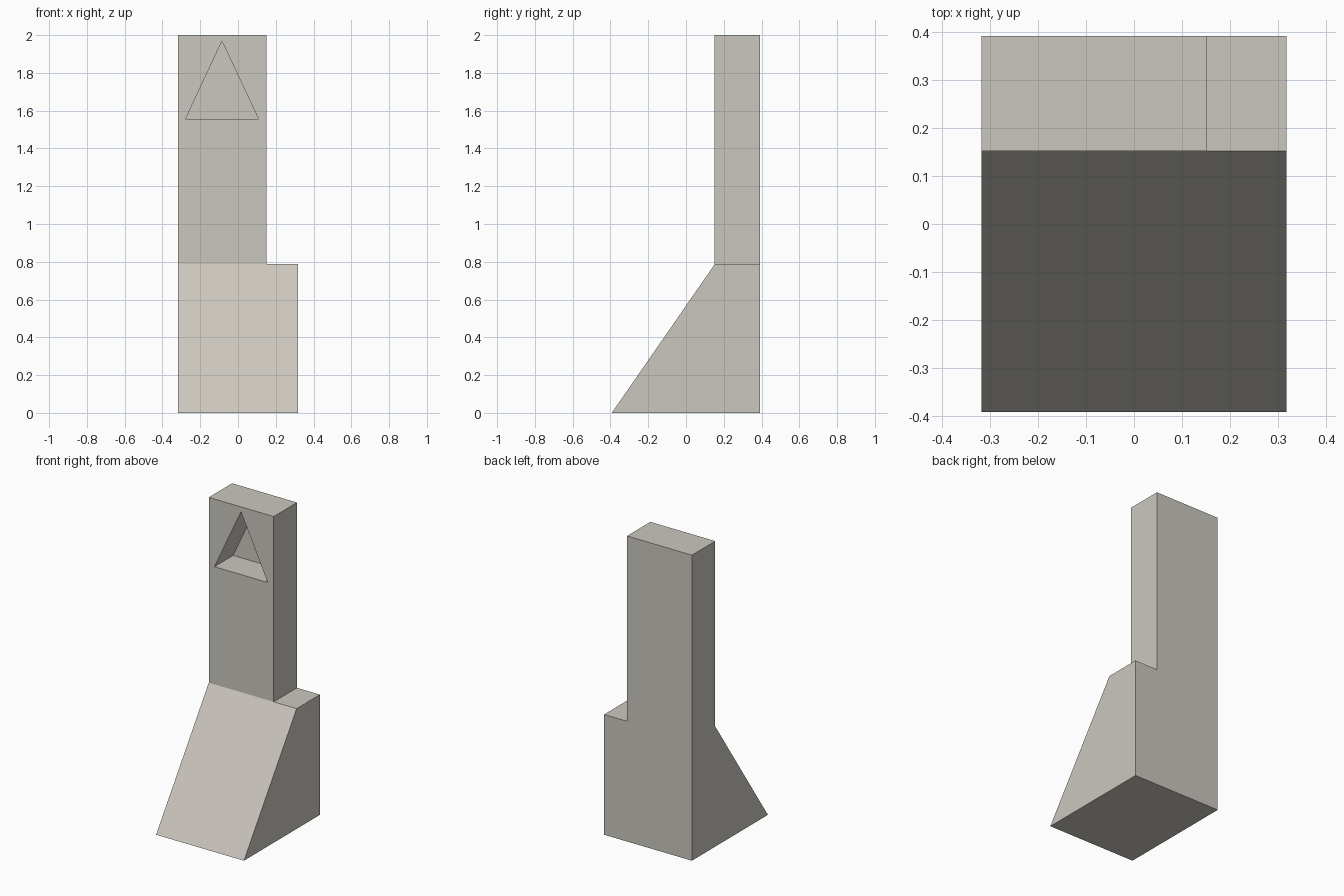
import bpy, bmesh
from mathutils import Vector

if "Cube" in bpy.data.objects:
    bpy.data.objects.remove(bpy.data.objects["Cube"])

stone = bpy.data.materials.new("warm grey stone")
stone.diffuse_color = (0.60, 0.575, 0.52, 1)
stone.use_nodes = True
stone.node_tree.nodes["Principled BSDF"].inputs["Base Color"].default_value = stone.diffuse_color


def prism(name, profile, offset):
    """Closed prism: a polygon swept along an offset vector."""
    bm = bmesh.new()
    face = bm.faces.new([bm.verts.new(p) for p in profile])
    swept = bmesh.ops.extrude_face_region(bm, geom=[face], use_keep_orig=True)
    moved = [g for g in swept["geom"] if isinstance(g, bmesh.types.BMVert)]
    bmesh.ops.translate(bm, verts=moved, vec=Vector(offset))
    bmesh.ops.recalc_face_normals(bm, faces=bm.faces)
    mesh = bpy.data.meshes.new(name)
    bm.to_mesh(mesh)
    bm.free()
    mesh.materials.append(stone)
    obj = bpy.data.objects.new(name, mesh)
    bpy.context.collection.objects.link(obj)
    return obj


def cut(target, cutter):
    mod = target.modifiers.new(cutter.name, 'BOOLEAN')
    mod.operation = 'DIFFERENCE'
    mod.solver = 'EXACT'
    mod.object = cutter
    cutter.hide_render = True
    cutter.hide_set(True)


W, D, H = 0.318, 0.393, 2.0      # half width, half depth, height
FRONT, LEDGE = 0.152, 0.787      # tower front, top of sloped base

# Side profile: sloped base with upright tower behind it
side = [(-D, 0), (D, 0), (D, H), (FRONT, H), (FRONT, LEDGE)]
tower = prism("sloped_base_tower", [(-W, y, z) for y, z in side], (2 * W, 0, 0))

# Notch that narrows the tower and leaves a ledge on the right
notch = prism("ledge_cutter",
              [(0.152, -0.6, LEDGE), (0.6, -0.6, LEDGE), (0.6, -0.6, 2.3), (0.152, -0.6, 2.3)],
              (0, 1.2, 0))
cut(tower, notch)

# Blind triangular recess in the tower front
recess = prism("triangle_cutter",
               [(-0.277, 0.0, 1.557), (0.108, 0.0, 1.557), (-0.085, 0.0, 1.968)],
               (0, 0.345, 0))
cut(tower, recess)
